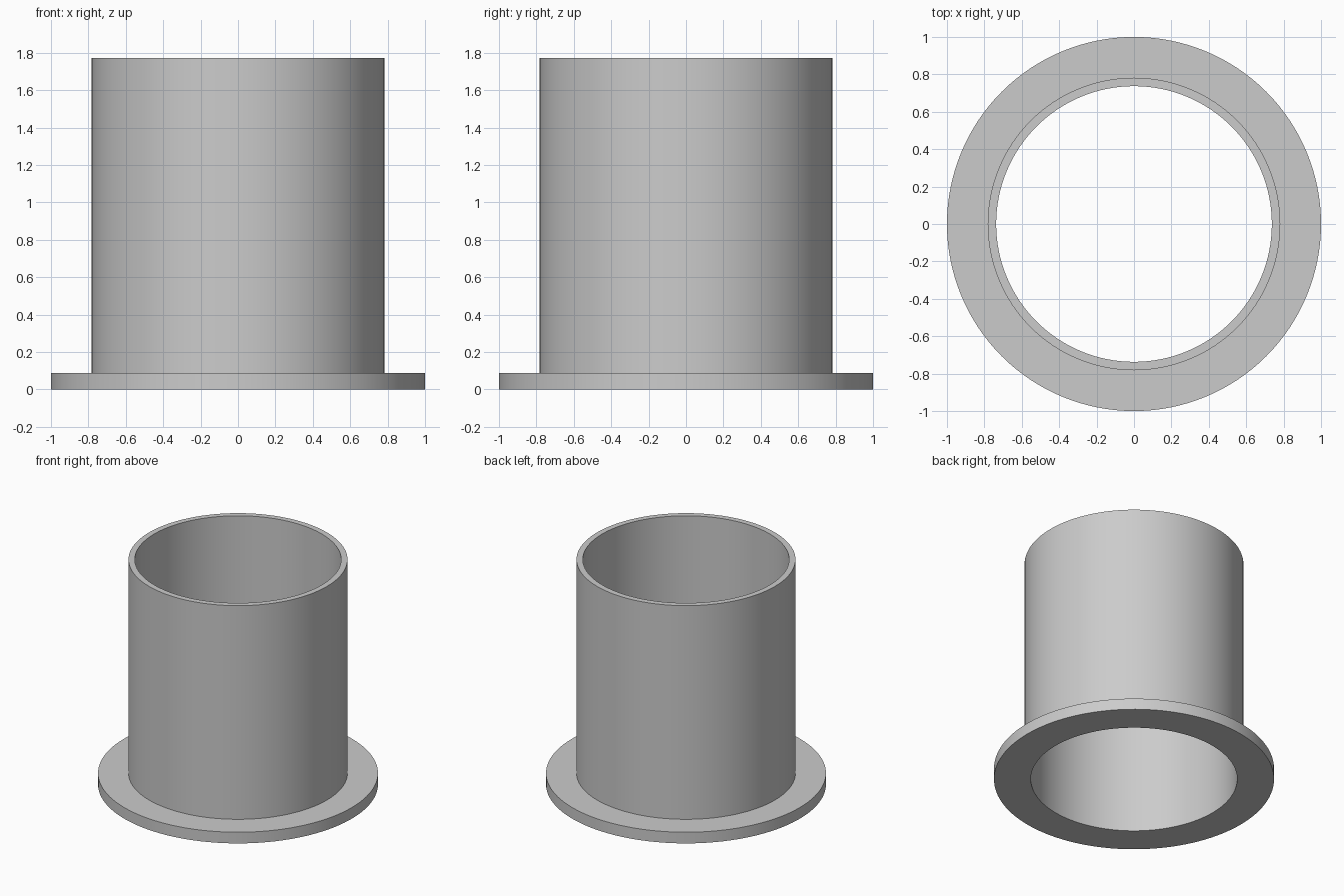
import bpy
import bmesh
from math import cos, sin, tau, radians

SEGMENTS = 128
BORE, TUBE, FLANGE = 0.737, 0.782, 1.0
FLANGE_TOP, TUBE_TOP = 0.088, 1.772

cube = bpy.data.objects.get("Cube")
if cube:
    bpy.data.objects.remove(cube, do_unlink=True)

# Plain grey material
grey = bpy.data.materials.new("light grey")
grey.use_nodes = True
colour = (0.6, 0.6, 0.6, 1)
grey.diffuse_color = colour
grey.node_tree.nodes["Principled BSDF"].inputs["Base Color"].default_value = colour


def lathe(name, profile):
    """Revolve a closed (radius, height) profile around z."""
    bm = bmesh.new()
    rings = [[bm.verts.new((r * cos(tau * i / SEGMENTS), r * sin(tau * i / SEGMENTS), z))
              for i in range(SEGMENTS)] for r, z in profile]
    for a, b in zip(rings, rings[1:] + rings[:1]):
        for i in range(SEGMENTS):
            j = (i + 1) % SEGMENTS
            bm.faces.new((a[i], a[j], b[j], b[i]))
    bmesh.ops.recalc_face_normals(bm, faces=bm.faces)
    mesh = bpy.data.meshes.new(name)
    bm.to_mesh(mesh)
    bm.free()
    mesh.materials.append(grey)
    obj = bpy.data.objects.new(name, mesh)
    bpy.context.collection.objects.link(obj)
    bpy.ops.object.select_all(action="DESELECT")
    obj.select_set(True)
    bpy.context.view_layer.objects.active = obj
    bpy.ops.object.shade_smooth_by_angle(angle=radians(30))
    return obj


# Open tube and its base flange, turned as one solid
lathe("flanged_sleeve", [
    (BORE, 0), (FLANGE, 0), (FLANGE, FLANGE_TOP),
    (TUBE, FLANGE_TOP), (TUBE, TUBE_TOP), (BORE, TUBE_TOP),
])
